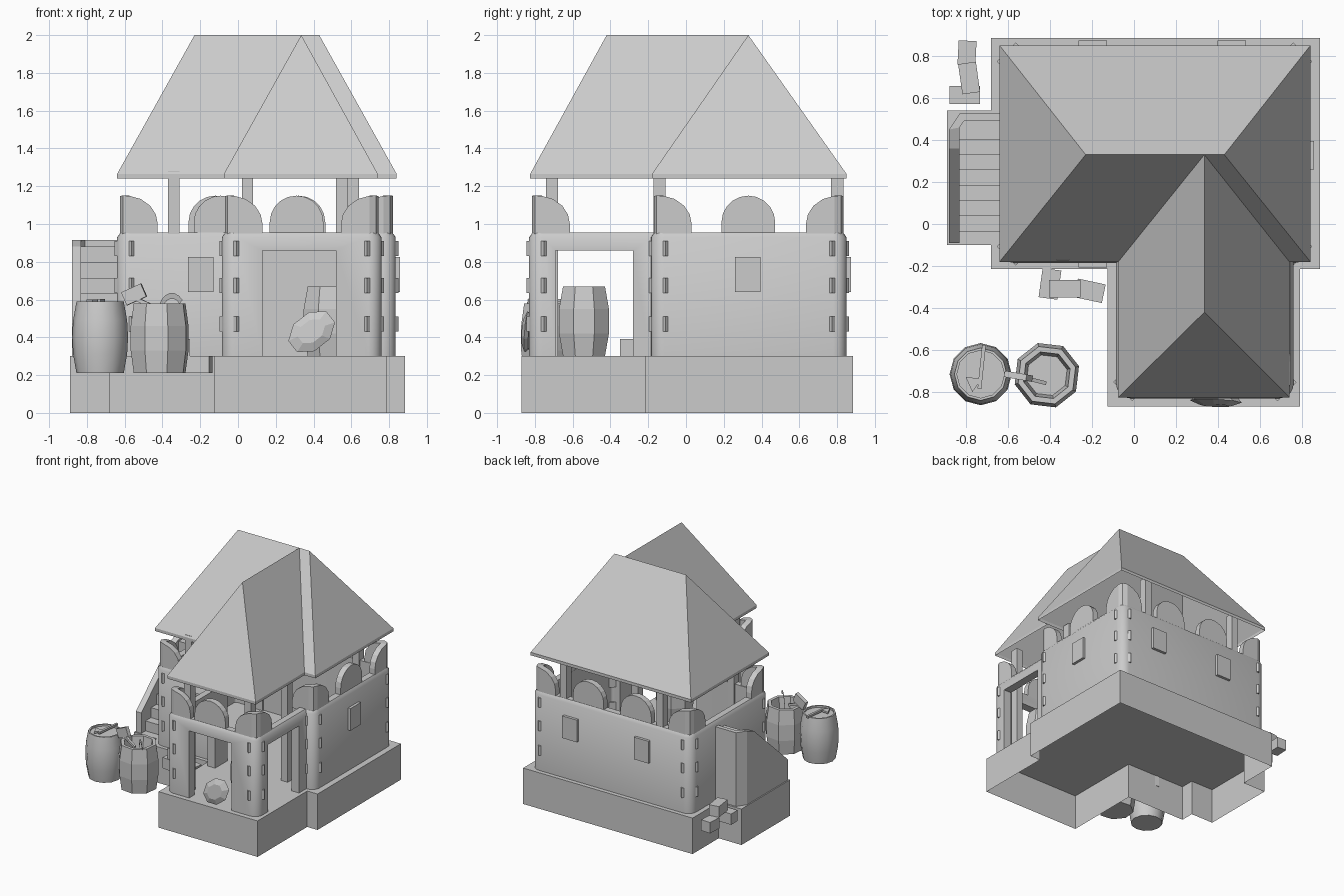
import bpy, bmesh, math
from mathutils import Vector, Matrix

if "Cube" in bpy.data.objects:
    bpy.data.objects.remove(bpy.data.objects["Cube"])

grey = bpy.data.materials.new("stone grey")
grey.use_nodes = True
COLOUR = (0.6, 0.6, 0.6, 1)
grey.diffuse_color = COLOUR
grey.node_tree.nodes["Principled BSDF"].inputs["Base Color"].default_value = COLOUR


def mesh(name, verts, faces):
    me = bpy.data.meshes.new(name)
    me.from_pydata([tuple(v) for v in verts], [], faces)
    bm = bmesh.new()
    bm.from_mesh(me)
    bmesh.ops.recalc_face_normals(bm, faces=bm.faces)
    bm.to_mesh(me)
    bm.free()
    me.materials.append(grey)
    ob = bpy.data.objects.new(name, me)
    bpy.context.collection.objects.link(ob)
    return ob


def box(name, centre, size, rot=0, tilt=0):
    bm = bmesh.new()
    m = (Matrix.Translation(centre) @ Matrix.Rotation(math.radians(rot), 4, 'Z')
         @ Matrix.Rotation(math.radians(tilt), 4, 'Y') @ Matrix.Diagonal((*size, 1)))
    bmesh.ops.create_cube(bm, size=1, matrix=m)
    verts = [v.co.copy() for v in bm.verts]
    faces = [[v.index for v in f.verts] for f in bm.faces]
    bm.free()
    return mesh(name, verts, faces)


def span(name, x0, x1, y0, y1, z0, z1):
    return box(name, ((x0 + x1) / 2, (y0 + y1) / 2, (z0 + z1) / 2), (x1 - x0, y1 - y0, z1 - z0))


def smooth(ob, angle=40):
    bpy.ops.object.select_all(action='DESELECT')
    ob.select_set(True)
    bpy.context.view_layer.objects.active = ob
    bpy.ops.object.shade_smooth_by_angle(angle=math.radians(angle))


def strip(name, outer, inner, bottom, tops):
    """Upright slab following a path, with its own top height at each point."""
    verts, faces, n = [], [], len(outer)
    for o, i, t in zip(outer, inner, tops):
        verts += [(*o, bottom), (*o, t), (*i, t), (*i, bottom)]
    for k in range(n - 1):
        a, b = 4 * k, 4 * k + 4
        faces += [(a + j, a + (j + 1) % 4, b + (j + 1) % 4, b + j) for j in range(4)]
    faces += [(0, 1, 2, 3), tuple(4 * n - 4 + j for j in range(4))]
    return mesh(name, verts, faces)


def lathe(name, profile, n, loc, turn=0.0):
    verts, faces = [], []
    for r, z in profile:
        for k in range(n):
            a = 2 * math.pi * (k + turn) / n
            verts.append((loc[0] + r * math.cos(a), loc[1] + r * math.sin(a), z + loc[2]))
    for j in range(len(profile) - 1):
        for k in range(n):
            q = (k + 1) % n
            faces.append((j * n + k, j * n + q, j * n + n + q, j * n + n + k))
    top = (len(profile) - 1) * n
    faces += [tuple(range(n)), tuple(range(top, top + n))]
    return mesh(name, verts, faces)


# Hollow plinth under the house, wing and stairs
plan = [(-.125, -.87), (.79, -.87), (.79, -.215), (.885, -.215), (.885, .885), (-.68, .885),
        (-.68, .54), (-.89, .54), (-.89, -.1), (-.68, -.1), (-.68, -.215), (-.125, -.215)]
n = len(plan)
mesh("plinth", [(*p, 0) for p in plan] + [(*p, .3) for p in plan],
     [(k, (k + 1) % n, n + (k + 1) % n, n + k) for k in range(n)] + [tuple(range(n, 2 * n))])

# Walls: house and wing in one outline with rounded outer corners
X0, X1, Y0, Y1 = -.64, .835, -.185, .85
WX0, WX1, WY0 = -.085, .76, -.83
CORNERS = [(X0, Y0, -1, -1), (X0, Y1, -1, 1), (X1, Y1, 1, 1), (X1, Y0, 1, -1),
           (WX0, WY0, -1, -1), (WX1, WY0, 1, -1)]


def outline(d, r):
    a, b, e, f = X0 + d, X1 - d, Y0 + d, Y1 - d
    g, h, w = WX0 + d, WX1 - d, WY0 + d
    pts = []
    for x, y, start in [(g, w, 180), (h, w, 270), (h, e, None), (b, e, 270),
                        (b, f, 0), (a, f, 90), (a, e, 180), (g, e, None)]:
        if start is None:
            pts.append((x, y))
            continue
        mid = math.radians(start + 45)
        cx = x - math.copysign(r, math.cos(mid))
        cy = y - math.copysign(r, math.sin(mid))
        for k in range(6):
            t = math.radians(start + 18 * k)
            pts.append((cx + r * math.cos(t), cy + r * math.sin(t)))
    return pts


loops = [(0, .07, .3), (0, .07, .93), (.018, .055, .955), (.07, .02, .955), (.07, .02, .3)]
verts = [(*p, z) for d, r, z in loops for p in outline(d, r)]
n = len(verts) // len(loops)
faces = []
for j in range(len(loops)):
    p, q = j * n, (j + 1) % len(loops) * n
    faces += [(p + k, p + (k + 1) % n, q + (k + 1) % n, q + k) for k in range(n)]
walls = mesh("walls", verts, faces)

# Doorways through the wing front and both wing sides
for limits in [(.13, .52, -1, -.7), (-.3, 1, -.69, -.28)]:
    cutter = span("doorway_cutter", *limits, .2, .86)
    cutter.hide_render = True
    mod = walls.modifiers.new("doorway", 'BOOLEAN')
    mod.object, mod.operation, mod.solver = cutter, 'DIFFERENCE', 'EXACT'
    bpy.context.view_layer.objects.active = walls
    bpy.ops.object.modifier_apply(modifier=mod.name)
    bpy.data.objects.remove(cutter)
smooth(walls)

# Corner stones and arched corner battlements
for x, y, sx, sy in CORNERS:
    for z in (.47, .675, .87):
        box("corner_stone", (x - sx * .06, y - sy * .06, z), (.08, .128, .08),
            math.degrees(math.atan2(sy, sx)))
    path = [(.2, 0), (.19, 0), (.16, 0), (.11, 0), (.05, 0), (.015, .015)]
    path += [(v, u) for u, v in reversed(path[:-1])]
    def place(u, v):
        return (x - sx * (u + .015), y - sy * (v + .015))
    tops = [1.0 + .15 * math.sqrt(max(0, 1 - (max(0, max(p) - .03) / .17) ** 2)) for p in path]
    strip("corner_battlement", [place(*p) for p in path],
          [place(max(u, .05), max(v, .05)) for u, v in path], .932, tops)

# Arched battlements along the straight walls: centre, along direction, inward direction
for c, along, inward in [((-.092, Y0), (1, 0), (0, 1)), ((.31, WY0), (1, 0), (0, 1)),
                         ((.32, Y1), (1, 0), (0, -1)), ((-.12, Y1), (1, 0), (0, -1)),
                         ((X1, .33), (0, 1), (-1, 0))]:
    c, along, inward = Vector(c), Vector(along), Vector(inward)
    steps = [-math.cos(math.pi * k / 10) for k in range(11)]
    outer = [c + along * s * .142 + inward * .018 for s in steps]
    strip("battlement", outer, [p + inward * .05 for p in outer], .935,
          [1.01 + .14 * math.sqrt(max(0, 1 - s * s)) for s in steps])

# Window plates
for x, y in [(-.197, Y0), (-.197, Y1), (.465, Y1)]:
    box("window", (x, y, .732), (.135, .045, .185))
box("window", (X1, .328, .732), (.045, .135, .185))

# Posts carrying the roof
for x, y in [(-.34, -.14), (-.34, .8), (.55, .8), (.55, -.14), (.05, -.71), (.61, -.71)]:
    box("roof_post", (x, y, .79), (.06, .065, .98))

# Hollow hipped roofs
def eaves(x0, x1, y0, y1):
    return [(x, y, z) for z in (1.24, 1.265) for x, y in ((x0, y0), (x1, y0), (x1, y1), (x0, y1))]

sides = [(0, 1, 5, 4), (1, 2, 6, 5), (3, 0, 4, 7)]
mesh("main_roof", eaves(-.64, .84, -.18, .85) + [(-.23, .33, 2), (.43, .33, 2)],
     sides + [(2, 3, 7, 6), (4, 5, 9, 8), (5, 6, 9), (6, 7, 8, 9), (7, 4, 8)])
mesh("wing_roof", eaves(-.075, .74, -.825, -.18) + [(.335, -.42, 2), (.335, .33, 2)],
     sides + [(4, 5, 8), (5, 6, 9, 8), (7, 4, 8, 9)])

# Side stairs with a sloping parapet
for k in range(7):
    span("stair_step", -.83, X0 + .01, -.035 + .073 * k, .49, .3 + .083 * k, .383 + .083 * k)
strip("stair_parapet", [(-.88, -.09), (-.88, .36), (-.88, .45), (-.83, .525), (X0, .525)],
      [(-.83, -.09), (-.83, .36), (-.83, .46), (-.81, .49), (X0, .49)],
      .3, [.47, .88, .915, .915, .915])

# Barrels
shape = [(.125, 0), (.143, .1), (.148, .19), (.143, .28), (.125, .38)]
smooth(lathe("closed_barrel", shape + [(.113, .38), (.113, .365)], 12, (-.73, -.715, .21)), 50)
shape = [(.142, 0), (.159, .12), (.159, .25), (.142, .37)]
lathe("open_barrel", shape + [(.115, .37), (.1, .26)], 8, (-.415, -.72, .21), .35)
shape = [(.12, 0), (.143, .12), (.143, .25), (.12, .37)]
lathe("wing_barrel", shape + [(.1, .37), (.1, .34)], 8, (.48, -.54, .3), .5)

# Tools resting on the barrels
box("hatchet_handle", (-.725, -.68, .594), (.018, .21, .018), -6)
lathe("hatchet_head", [(.045, 0), (.045, .015)], 3, (-.765, -.755, .585), .2)
box("hammer_handle", (-.51, -.735, .59), (.2, .018, .02), -14, 24)
box("hammer_head", (-.55, -.725, .627), (.115, .03, .075), -10, -24)
angles = [math.radians(20 * k) for k in range(8)]
def curve(r):
    return [(-.35 - r * math.cos(a) * .7, -.78 + r * math.cos(a) * .75, .53 + r * math.sin(a))
            for a in angles]
m = len(angles)
mesh("sickle_blade", curve(.105) + curve(.075),
     [(k, k + 1, m + k + 1, m + k) for k in range(m - 1)])

# Eight-sided shield leaning in the front doorway
shield = lathe("shield", [(.1, -.02), (.12, 0), (.07, .02)], 8, (0, 0, 0), .5)
shield.matrix_world = (Matrix.Translation((.39, -.845, .43))
                       @ Matrix.Rotation(math.radians(-38), 4, 'Y')
                       @ Matrix.Rotation(math.radians(82), 4, 'X')
                       @ Matrix.Diagonal((1.15, .82, 1, 1)))

# Loose stone blocks
for x, y, z, w, d, rot in [(-.4, -.285, .255, .09, .14, -8), (-.33, -.308, .345, .15, .085, 0),
                           (-.21, -.318, .255, .135, .09, -12), (-.795, .815, .255, .085, .115, -3),
                           (-.785, .695, .345, .085, .145, 8), (-.805, .615, .255, .145, .085, 0)]:
    box("loose_stone", (x, y, z), (w, d, .09), rot)
